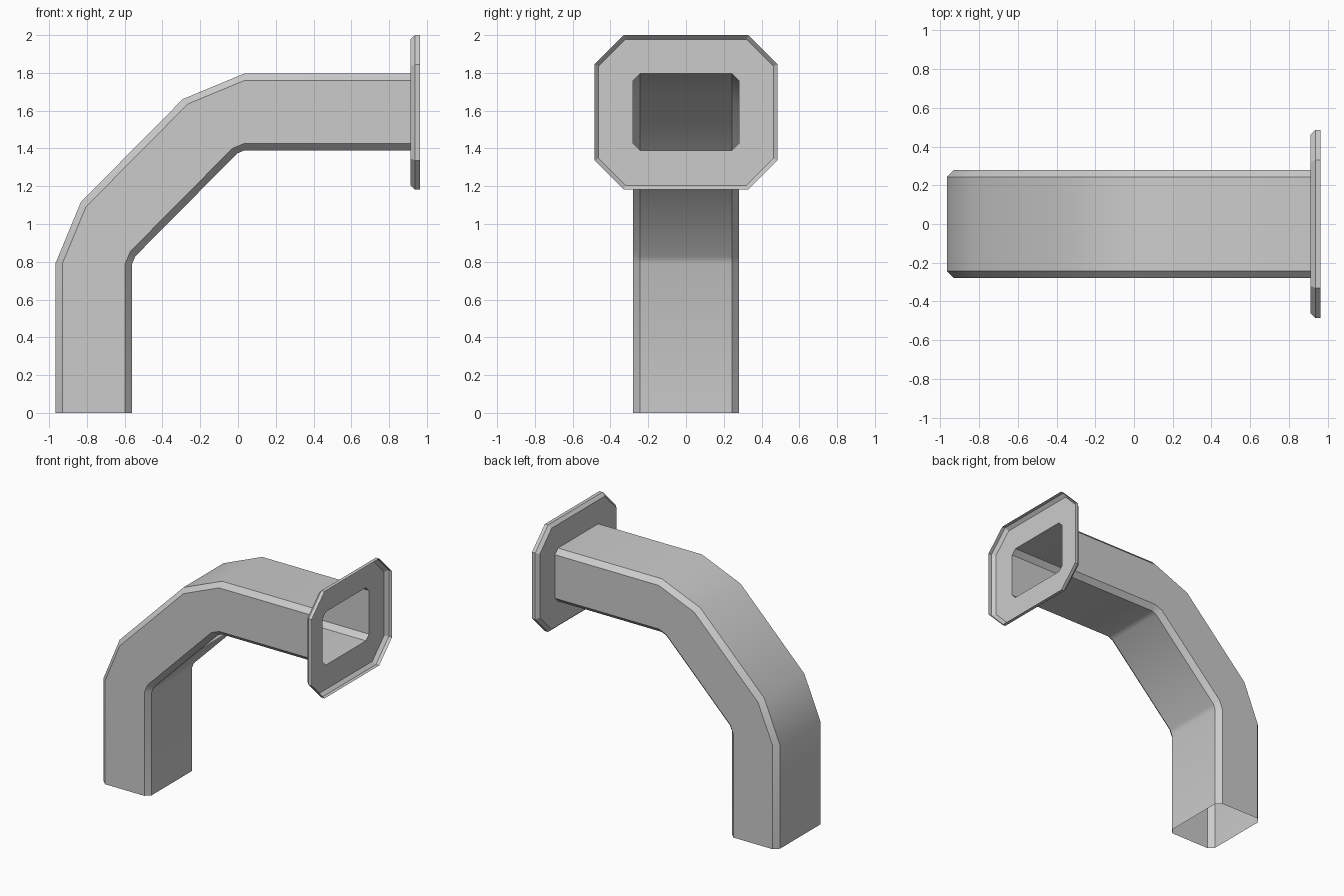
import bpy, bmesh, math

if "Cube" in bpy.data.objects:
    bpy.data.objects.remove(bpy.data.objects["Cube"])

R_IN, R_OUT = 0.055, 0.462      # bend radii of the inner and outer duct walls
HALF_W, CUT = 0.28, 0.037       # duct half width and corner chamfer
X_PLATE, X_RIM = 0.913, 0.964   # flange depth


def octagon(hu, hv, cut):
    """Rectangle with chamfered corners, as (u, v) pairs."""
    pts = []
    for su, sv in ((1, 1), (-1, 1), (-1, -1), (1, -1)):
        a, b = (su * hu, sv * (hv - cut)), (su * (hu - cut), sv * hv)
        pts += [a, b] if su * sv > 0 else [b, a]
    return pts


def loft(name, rings):
    """Open sheet skinned through a list of matching rings."""
    bm = bmesh.new()
    loops = [[bm.verts.new(p) for p in r] for r in rings]
    n = len(loops[0])
    for a, b in zip(loops, loops[1:]):
        for i in range(n):
            j = (i + 1) % n
            bm.faces.new((a[i], a[j], b[j], b[i]))
    me = bpy.data.meshes.new(name)
    bm.to_mesh(me)
    bm.free()
    ob = bpy.data.objects.new(name, me)
    bpy.context.collection.objects.link(ob)
    bpy.ops.object.select_all(action='DESELECT')
    ob.select_set(True)
    bpy.context.view_layer.objects.active = ob
    bpy.ops.object.shade_smooth_by_angle(angle=math.radians(30))
    return ob


# Duct: chamfered section swept through two 45 degree bends, open at both ends
MID, HALF_T = (R_IN + R_OUT) / 2, (R_OUT - R_IN) / 2
section = octagon(HALF_W, HALF_T, CUT)
path = [(-0.505, 0.0, 180), (-0.505, 0.79, 180), (-0.505, 0.79, 135),
        (0.035, 1.335, 135), (0.035, 1.335, 90), (X_PLATE, 1.335, 90)]
rings = []
for cx, cz, deg in path:
    c, s = math.cos(math.radians(deg)), math.sin(math.radians(deg))
    rings.append([(cx + c * (MID + v), y, cz + s * (MID + v)) for y, v in section])
loft("duct", rings)

# Flange: thin dish with a hole, a sloped edge and a rim, open to the front
def flange_ring(x, hy, hz, cut):
    return [(x, y, 1.591 + z) for y, z in octagon(hy, hz, cut)]

hole = rings[-1]
loft("flange", [hole,
                flange_ring(X_PLATE, 0.463, 0.387, 0.143),
                flange_ring(X_PLATE + 0.024, 0.485, 0.409, 0.155),
                flange_ring(X_RIM, 0.485, 0.409, 0.155)])

# Point the sheets outward
for name, flip in (("duct", False), ("flange", False)):
    me = bpy.data.objects[name].data
    p = me.polygons[0] if name == "duct" else me.polygons[-1]
    out = p.normal.y * p.center.y + p.normal.z * (p.center.z - 1.591) \
        if name == "flange" else p.normal.y * p.center.y
    if out < 0:
        me.flip_normals()
